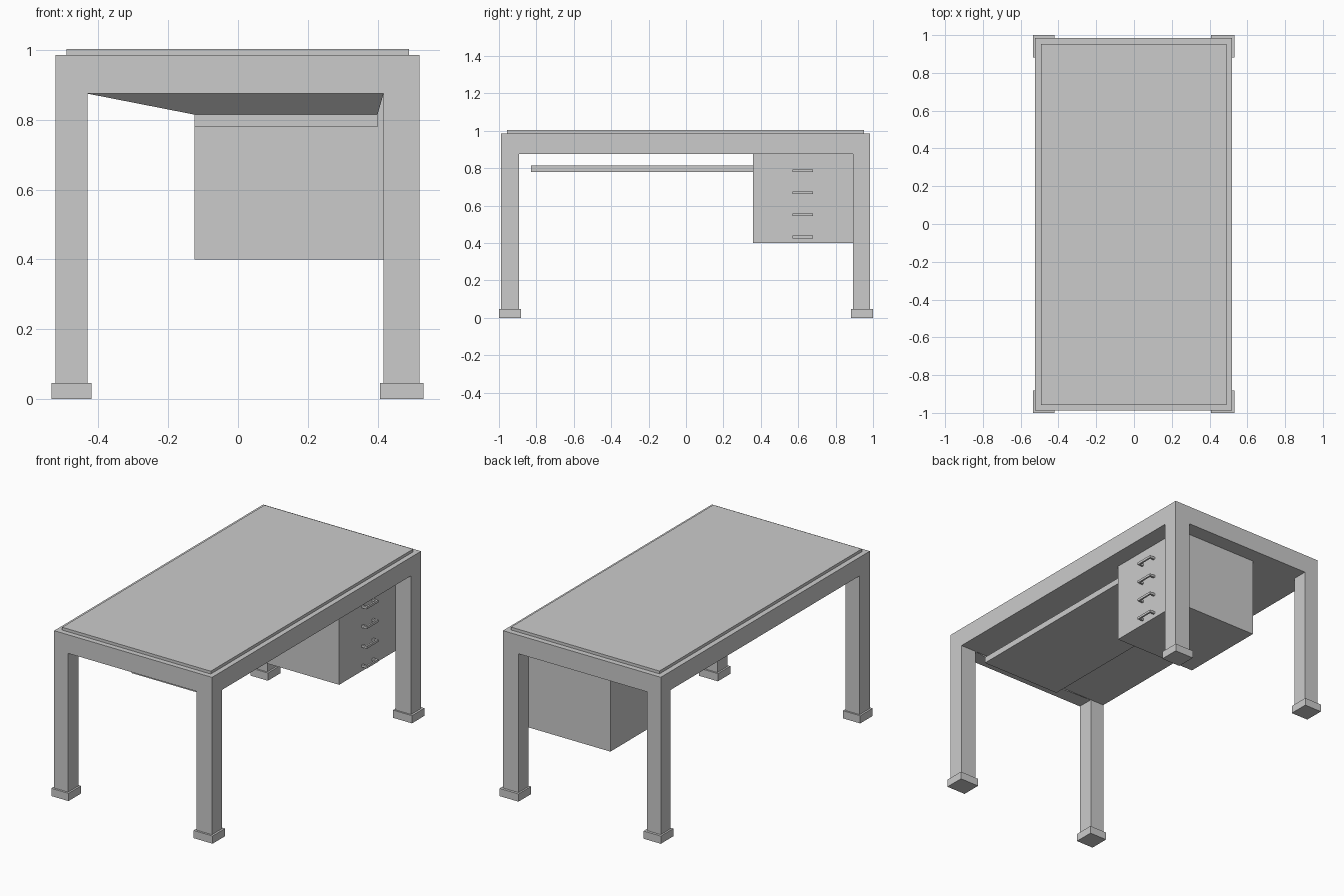
import bpy, bmesh

if "Cube" in bpy.data.objects:
    bpy.data.objects.remove(bpy.data.objects["Cube"])


def make_object(name, bm):
    bmesh.ops.recalc_face_normals(bm, faces=bm.faces)
    mesh = bpy.data.meshes.new(name)
    bm.to_mesh(mesh)
    bm.free()
    obj = bpy.data.objects.new(name, mesh)
    bpy.context.collection.objects.link(obj)
    return obj


def add_box(bm, x, y, z):
    """Add a box given (min, max) ranges on each axis."""
    verts = bmesh.ops.create_cube(bm, size=1)["verts"]
    for v in verts:
        v.co = [r[0] if c < 0 else r[1] for c, r in zip(v.co, (x, y, z))]


def box(name, x, y, z):
    bm = bmesh.new()
    add_box(bm, x, y, z)
    return make_object(name, bm)


# Table frame and raised writing surface
box("apron_slab", (-0.523, 0.52), (-0.988, 0.985), (0.875, 0.986))
box("writing_surface", (-0.492, 0.49), (-0.957, 0.953), (0.986, 1.003))

# Four legs, each in a slightly wider foot block
for side, leg_x, foot_x in (("left", (-0.523, -0.431), (-0.534, -0.42)),
                            ("right", (0.417, 0.52), (0.407, 0.532))):
    for end, leg_y, foot_y in (("front", (-0.988, -0.892), (-1.0, -0.882)),
                               ("back", (0.892, 0.985), (0.882, 1.0))):
        box(f"{end}_{side}_leg", leg_x, leg_y, (0.02, 0.875))
        box(f"{end}_{side}_foot", foot_x, foot_y, (0, 0.046))

# Drawer cabinet and the shelf running from it towards the front
box("drawer_cabinet", (-0.125, 0.418), (0.358, 0.892), (0.40, 0.875))
box("shelf", (-0.125, 0.40), (-0.829, 0.358), (0.779, 0.815))

# Thin sloping panel joining the front apron to the shelf
bm = bmesh.new()
bm.faces.new([bm.verts.new(co) for co in (
    (-0.431, -0.892, 0.875), (-0.125, -0.829, 0.815),
    (0.40, -0.829, 0.815), (0.417, -0.892, 0.875))])
make_object("sloping_panel", bm)

# Drawer handles: two posts and a bar
for i in range(4):
    z = 0.786 - i * 0.118
    zr = (z - 0.007, z + 0.007)
    bm = bmesh.new()
    add_box(bm, (0.418, 0.442), (0.57, 0.582), zr)
    add_box(bm, (0.418, 0.442), (0.668, 0.68), zr)
    add_box(bm, (0.442, 0.452), (0.57, 0.68), zr)
    make_object(f"drawer_handle_{i + 1}", bm)
